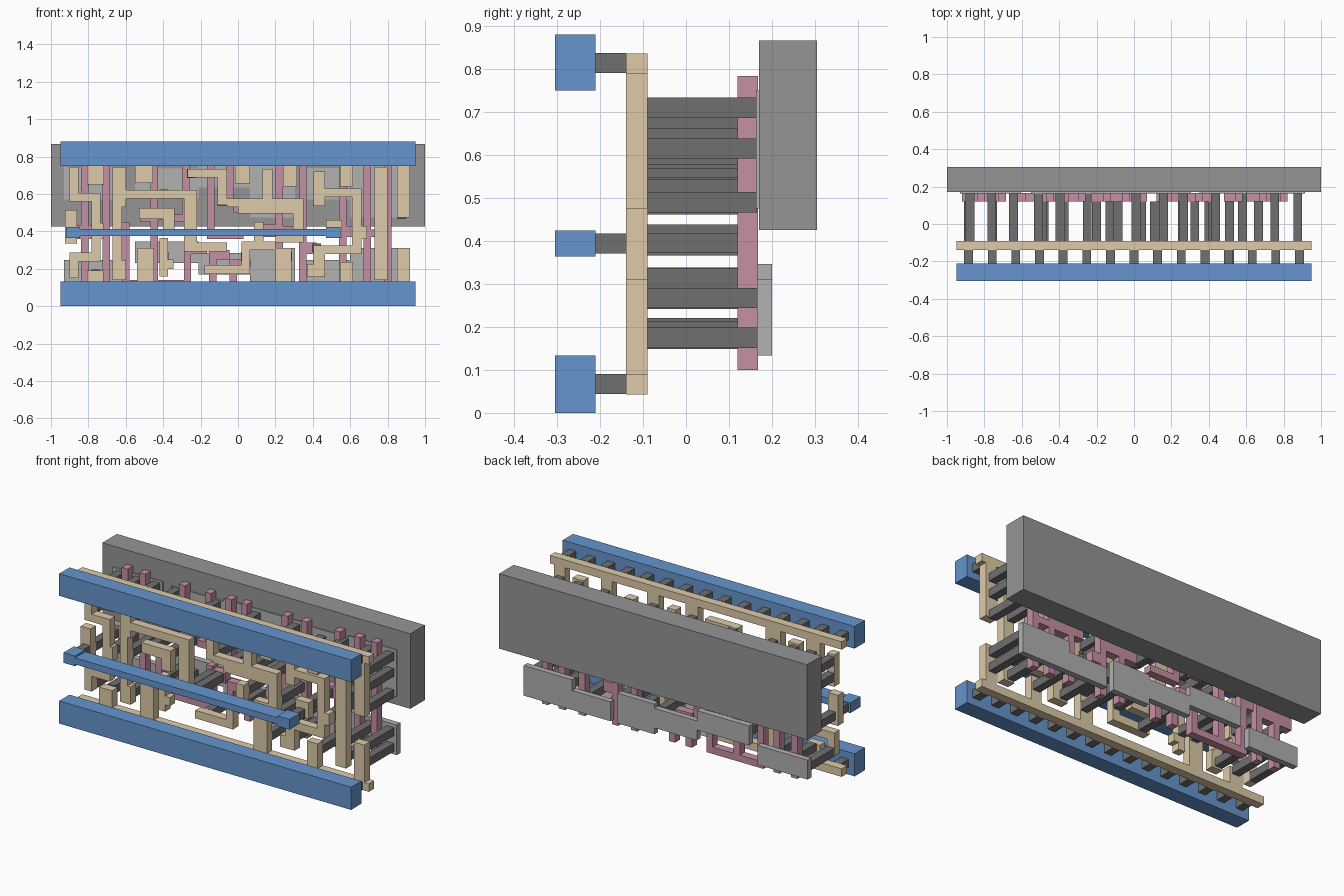
import bpy, bmesh
from mathutils import Matrix, Vector


def layer(name, y0, y1, rects, color):
    """One object made of boxes; each rect is (x0, x1, z0, z1) in the front plane."""
    bm = bmesh.new()
    for x0, x1, z0, z1 in rects:
        m = (Matrix.Translation(((x0 + x1) / 2, (y0 + y1) / 2, (z0 + z1) / 2))
             @ Matrix.Diagonal((x1 - x0, y1 - y0, z1 - z0, 1)))
        bmesh.ops.create_cube(bm, size=1, matrix=m)
    me = bpy.data.meshes.new(name)
    bm.to_mesh(me)
    bm.free()
    ob = bpy.data.objects.new(name, me)
    bpy.context.collection.objects.link(ob)
    me.materials.append(color)
    return ob


def mat(name, r, g, b):
    m = bpy.data.materials.new(name)
    m.diffuse_color = (r, g, b, 1)
    return m


def squares(points, s=0.047):
    return [(x - s / 2, x + s / 2, z - s / 2, z + s / 2) for x, z in points]


blue = mat("metal_blue", .13, .30, .61)
tan = mat("wiring_tan", .73, .60, .40)
pink = mat("gate_pink", .56, .28, .37)
dark = mat("contact_grey", .16, .16, .16)
mid = mat("well_grey", .30, .30, .30)
light = mat("diffusion_grey", .44, .44, .44)

# Back slab
layer("well_slab", .17, .305, [(-1, 1, .426, .866)], mid)

# Diffusion plates, below and over the slab
layer("lower_diffusion", .165, .20, [
    (-.93, -.604, .133, .247),
    (-.55, -.21, .232, .346), (-.21, .065, .17, .285), (.065, .305, .133, .31),
    (.35, .60, .133, .247), (.60, .915, .133, .31)], light)
layer("upper_diffusion", .163, .20, [
    (-.93, -.604, .57, .745),
    (-.55, -.21, .575, .735), (-.21, .065, .635, .75), (.065, .305, .475, .75),
    (.35, .60, .57, .74), (.60, .915, .475, .75)], light)

# Gate strips: verticals, then the pads and links joining them
gates = [(x - .02, x + .02, .10, .784) for x in (-.82, -.705, -.447, .22, .345, .56, .69, .80)]
gates += [(-.30, -.26, .45, .784), (-.165, -.125, .36, .784), (-.065, -.025, .54, .784),
          (-.29, -.25, .10, .36), (-.155, -.115, .10, .30), (-.045, -.005, .10, .25)]
links = [(-.92, -.84, .36, .435), (-.80, -.725, .36, .435),
         (-.62, -.58, .10, .38), (-.665, -.58, .38, .45), (-.58, -.29, .10, .14),
         (-.52, -.467, .45, .52), (-.427, -.35, .46, .515), (-.35, -.30, .45, .49),
         (-.25, -.165, .28, .34), (-.115, -.045, .25, .30), (-.125, .03, .36, .40),
         (-.005, .07, .21, .25), (-.025, .07, .50, .57), (.12, .20, .37, .44),
         (.24, .325, .37, .43), (.365, .42, .28, .34), (.48, .54, .38, .45),
         (.58, .67, .37, .43), (.71, .78, .37, .41)]
layer("gate_strips", .12, .167, gates + links, pink)

# Local wiring rails
layer("wiring_rails", -.14, -.09, [(-.948, .948, .043, .09), (-.948, .948, .79, .836)], tan)
# Rail stubs
top_stubs = [(-.806, -.716, .652), (-.55, -.455, .66), (-.015, .065, .655), (.24, .315, .64),
             (.545, .615, .64), (.85, .92, .475)]
low_stubs = [(-.806, -.72, .19), (-.54, -.45, .31), (.20, .285, .31), (.545, .615, .235),
             (.85, .92, .31)]
layer("wiring_stubs", -.14, -.09,
      [(a, b, z, .79) for a, b, z in top_stubs] + [(a, b, .09, z) for a, b, z in low_stubs], tan)
# Signal wires
layer("wire_left_pad", -.14, -.09, [(-.924, -.86, .335, .515)], tan)
layer("wire_first_loop", -.14, -.09, [
    (-.90, -.853, .559, .745), (-.853, -.735, .559, .604), (-.782, -.735, .287, .559),
    (-.735, -.718, .36, .445), (-.90, -.735, .24, .287), (-.90, -.853, .15, .24)], tan)
layer("wire_second", -.14, -.09, [
    (-.67, -.62, .14, .745), (-.62, -.60, .53, .745), (-.62, -.60, .14, .245),
    (-.60, -.22, .575, .622), (-.29, -.22, .34, .575), (-.29, -.06, .293, .34)], tan)
layer("wire_input", -.14, -.09, [(-.53, -.34, .465, .525), (-.40, -.34, .40, .465)], tan)
layer("wire_inverter", -.14, -.09, [
    (-.42, -.375, .16, .365), (-.375, -.345, .20, .25)], tan)
layer("wire_upper_middle", -.14, -.09, [
    (-.27, -.06, .688, .733), (-.11, -.06, .54, .688)], tan)
layer("wire_centre", -.14, -.09, [
    (0, .35, .495, .575), (-.06, 0, .53, .575), (.13, .185, .575, .733),
    (.295, .35, .385, .495), (.295, .35, .34, .385), (.20, .295, .34, .385)], tan)
layer("wire_lower_middle", -.14, -.09, [
    (-.18, .065, .173, .22), (.02, .065, .22, .345), (.065, .20, .30, .345),
    (.085, .135, .345, .45)], tan)
layer("wire_right_loop", -.14, -.09, [
    (.405, .465, .535, .72), (.465, .66, .585, .63), (.61, .66, .325, .585),
    (.405, .66, .278, .325), (.66, .69, .36, .43), (.405, .465, .225, .278),
    (.37, .465, .155, .225)], tan)
layer("wire_right_tab", -.14, -.09, [(.47, .555, .365, .46)], tan)
layer("wire_output", -.14, -.09, [(.73, .80, .14, .745)], tan)

# Long contacts: wiring to diffusion, and wiring to gates
layer("diffusion_contacts", -.09, .165, squares([
    (-.877, .71), (-.877, .615), (-.877, .175), (-.76, .71), (-.76, .172), (-.645, .71),
    (-.645, .615), (-.645, .175), (-.51, .71), (-.48, .267), (-.395, .267), (-.395, .60),
    (-.25, .71), (-.13, .197), (-.25, .315), (.01, .71), (.04, .265), (.157, .66),
    (.265, .71), (.26, .172), (.265, .265), (.157, .545), (.265, .525),
    (.40, .19), (.435, .685), (.435, .60), (.58, .71), (.58, .175),
    (.752, .71), (.752, .615), (.752, .52), (.752, .267), (.752, .175),
    (.875, .71), (.875, .615), (.875, .49), (.875, .267), (.875, .175)]), dark)
layer("gate_contacts", -.09, .12, squares([
    (-.885, .39), (-.755, .40), (-.645, .415), (-.49, .49), (-.375, .485),
    (-.20, .315), (-.085, .56), (.04, .545), (.11, .40), (.325, .40),
    (.42, .312), (.51, .415), (.665, .395)]), dark)

# Short posts: metal to wiring
rail_x = [(.23 + .46 * k - 3.45) * .2747 for k in range(15)]
layer("rail_posts", -.21, -.14, squares([(x, z) for x in rail_x for z in (.067, .814)]), dark)
layer("strap_posts", -.21, -.14, squares([(-.885, .394), (.51, .394)]), dark)

# Front metal rails and strap
layer("lower_metal_rail", -.305, -.21, [(-.948, .948, 0, .133)], blue)
layer("upper_metal_rail", -.305, -.21, [(-.948, .948, .75, .88)], blue)
layer("metal_strap", -.305, -.21, [
    (-.92, -.845, .364, .424), (-.845, .47, .375, .413), (.47, .548, .364, .424)], blue)
